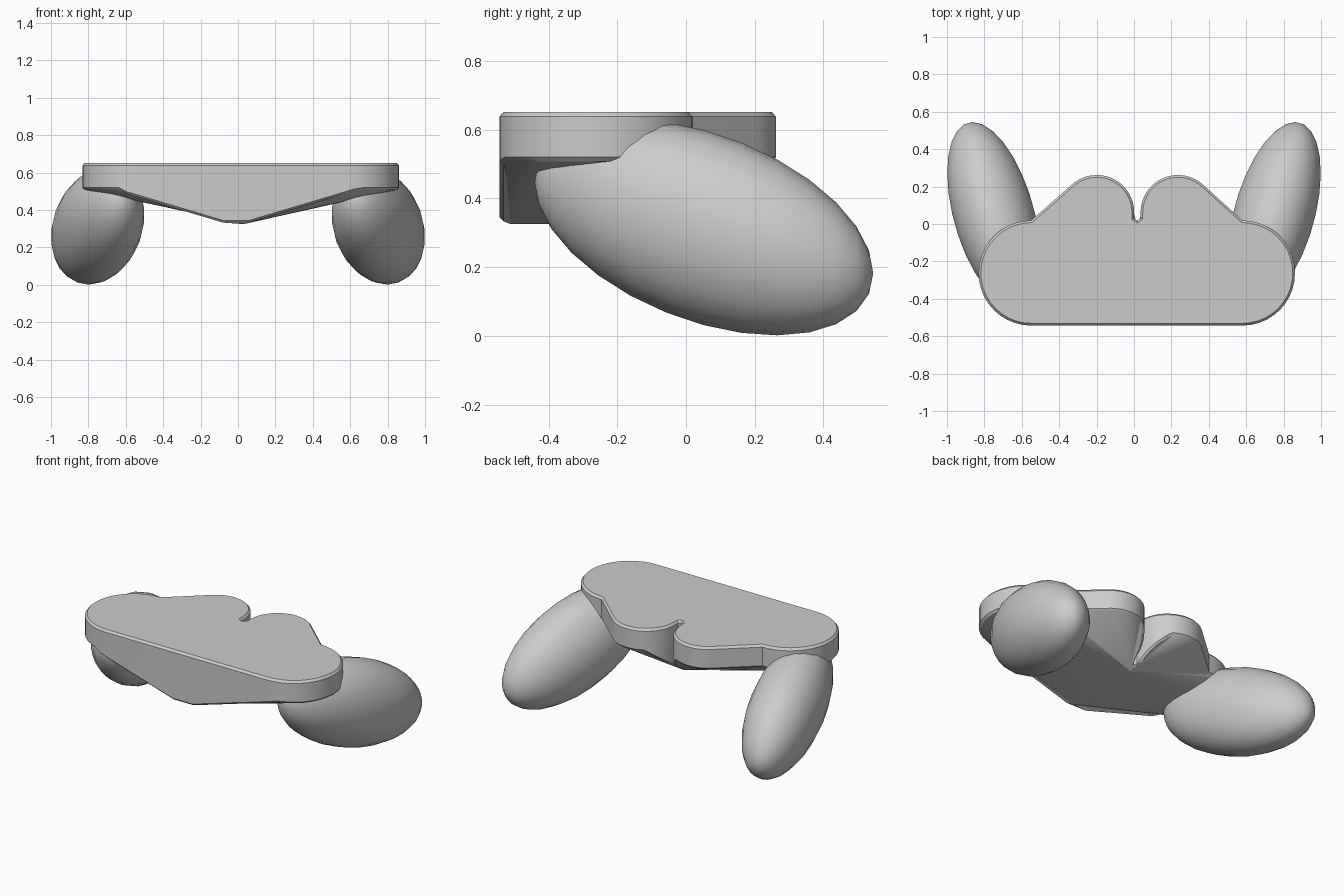
import bpy
import bmesh
from math import cos, sin, hypot, radians
from mathutils import Matrix, Vector

cube = bpy.data.objects.get("Cube")
if cube:
    bpy.data.objects.remove(cube, do_unlink=True)

grey = bpy.data.materials.new("plain_grey")
grey.use_nodes = True
COLOUR = (0.6, 0.6, 0.6, 1)
grey.diffuse_color = COLOUR
grey.node_tree.nodes["Principled BSDF"].inputs["Base Color"].default_value = COLOUR


def finish(bm, name, angle):
    bmesh.ops.recalc_face_normals(bm, faces=bm.faces)
    mesh = bpy.data.meshes.new(name)
    bm.to_mesh(mesh)
    bm.free()
    mesh.materials.append(grey)
    obj = bpy.data.objects.new(name, mesh)
    bpy.context.collection.objects.link(obj)
    bpy.ops.object.select_all(action="DESELECT")
    obj.select_set(True)
    bpy.context.view_layer.objects.active = obj
    bpy.ops.object.shade_smooth_by_angle(angle=radians(angle))


def arc(cx, cy, r, start, end, steps):
    angles = [radians(start + (end - start) * i / steps) for i in range(steps + 1)]
    return [Vector((cx + r * cos(a), cy + r * sin(a))) for a in angles]


def inset(points, width):
    # Move a counterclockwise outline inwards along its corner normals
    result = []
    for i, p in enumerate(points):
        a = (p - points[i - 1]).normalized()
        b = (points[(i + 1) % len(points)] - p).normalized()
        normal = Vector((-a.y - b.y, a.x + b.x)).normalized()
        result.append(p + normal * width)
    return result


# Body outline: straight front, round sides, two rear lobes with a notch
FRONT, TOP, RIM = -0.543, 0.652, 0.52
NOTCH = Vector((0.018, 0.018))
outline = [Vector((-0.08, FRONT)), Vector((0.06, FRONT))]
outline += arc(0.58, -0.262, 0.281, -90, 90, 20)
outline += arc(0.235, 0.062, 0.2, 45, 180, 16)
outline += [Vector((0.035, 0.03)), NOTCH, Vector((0.001, 0.03))]
outline += arc(-0.199, 0.062, 0.2, 0, 135, 16)
outline += arc(-0.55, -0.262, 0.281, 90, 270, 20)


def rim_height(p):
    # The wall drops towards the middle of the front and into the notch
    if p.y < FRONT + 0.012:
        return min(RIM, 0.345 + 0.298 * max(0, abs(p.x + 0.01) - 0.07))
    if p.y > 0 and abs(p.x - NOTCH.x) < 0.45:
        return min(RIM, 0.355 + 0.68 * hypot(p.x - NOTCH.x, p.y - NOTCH.y))
    return RIM


bm = bmesh.new()
heights = [rim_height(p) for p in outline]
inner = inset(outline, 0.012)
rings = [
    [bm.verts.new((p.x, p.y, TOP)) for p in inner],
    [bm.verts.new((p.x, p.y, TOP - 0.014)) for p in outline],
    [bm.verts.new((p.x, p.y, h)) for p, h in zip(outline, heights)],
    [bm.verts.new((p.x, p.y, h - 0.012)) for p, h in zip(inner, heights)],
]
bm.faces.new(rings[0])
count = len(outline)
for upper, lower in zip(rings, rings[1:]):
    for i in range(count):
        j = (i + 1) % count
        bm.faces.new((upper[i], lower[i], lower[j], upper[j]))

# Underside: slopes down to a keel running from the front to the notch
keel_front = bm.verts.new((0.03, -0.51, 0.325))
keel_back = bm.verts.new((0.02, -0.01, 0.328))
base = rings[3]
for i in range(count):
    a, b = base[i], base[(i + 1) % count]
    near, far = [keel_front if v.co.y < -0.3 else keel_back for v in (a, b)]
    bm.faces.new((a, near, b))
    if near != far:
        bm.faces.new((near, far, b))
finish(bm, "body", 25)

# Paddles: leaning ellipsoids under each side
for name, side in (("left_paddle", 1), ("right_paddle", -1)):
    bm = bmesh.new()
    bmesh.ops.create_uvsphere(bm, u_segments=22, v_segments=14, radius=1,
                              matrix=Matrix.Rotation(radians(90), 4, "X"))
    for v in bm.verts:
        x, y, z = v.co
        v.co = Vector((side * (0.75 + 0.224 * x + 0.112 * y),
                       0.052 + 0.493 * y,
                       0.315 + 0.284 * z - 0.133 * y))
    finish(bm, name, 30)
